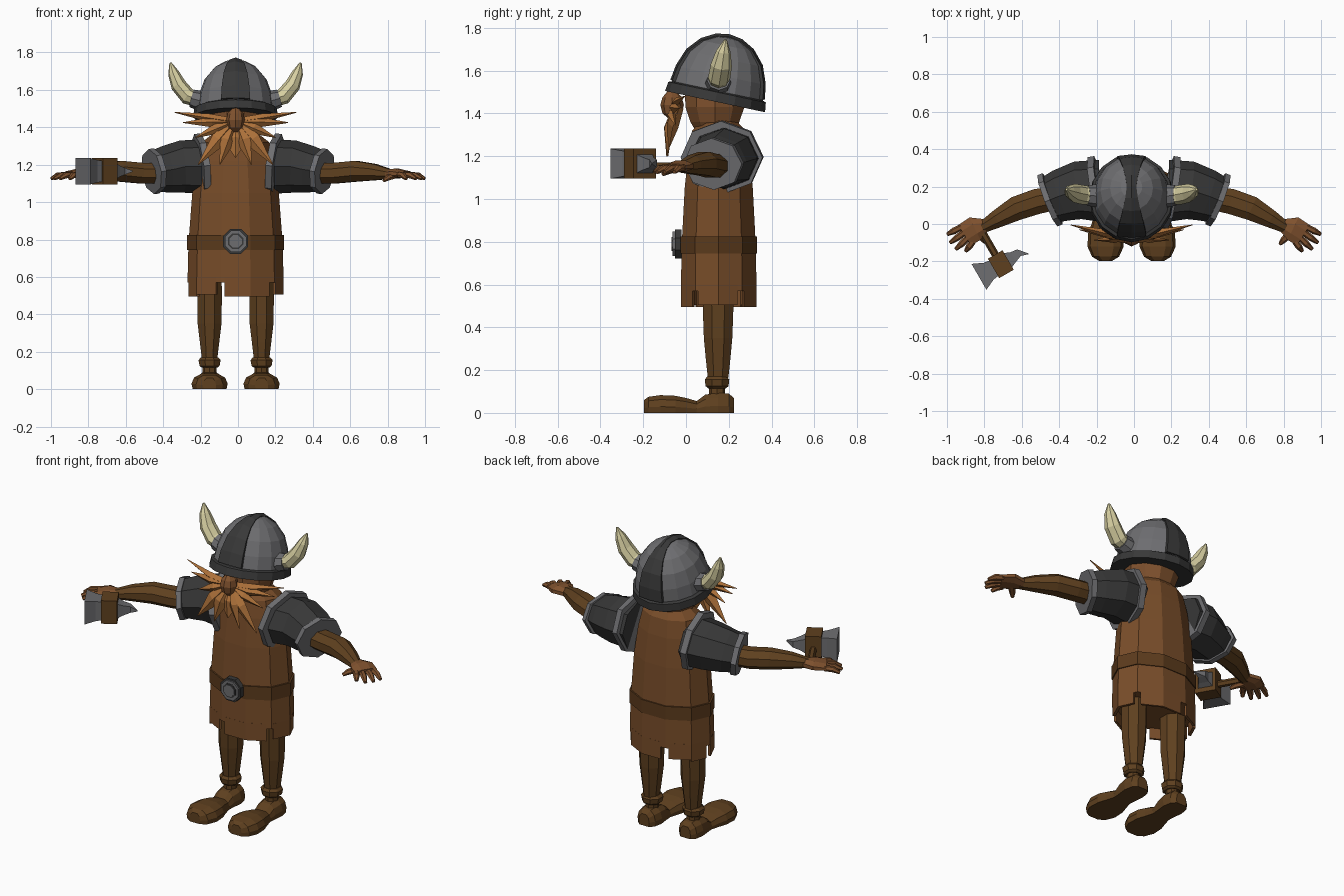
import bpy, bmesh, math
from mathutils import Vector, Matrix

CX = -0.013  # body centre line


def material(name, r, g, b):
    m = bpy.data.materials.new(name)
    lin = [c / 12.92 if c <= 0.04045 else ((c + 0.055) / 1.055) ** 2.4 for c in (r, g, b)]
    m.diffuse_color = (*lin, 1)
    return m


TUNIC = material("tunic brown", 0.47, 0.30, 0.16)
CLOTH = material("dark leather", 0.37, 0.25, 0.12)
BELT = material("belt brown", 0.36, 0.23, 0.11)
SKIN = material("skin brown", 0.50, 0.32, 0.18)
BEARD = material("ginger hair", 0.69, 0.45, 0.23)
DARK = material("dark iron", 0.22, 0.22, 0.22)
METAL = material("grey iron", 0.43, 0.43, 0.44)
HORN = material("horn ivory", 0.84, 0.81, 0.63)


def loft(name, rings, mat, matrix=None):
    """Skin a list of equal-length rings and cap both ends."""
    bm = bmesh.new()
    vr = [[bm.verts.new(p) for p in r] for r in rings]
    n = len(rings[0])
    for a, b in zip(vr, vr[1:]):
        for i in range(n):
            bm.faces.new((a[i], a[(i + 1) % n], b[(i + 1) % n], b[i]))
    bm.faces.new(vr[0])
    bm.faces.new(vr[-1])
    bmesh.ops.recalc_face_normals(bm, faces=bm.faces)
    me = bpy.data.meshes.new(name)
    bm.to_mesh(me)
    bm.free()
    me.materials.append(mat)
    ob = bpy.data.objects.new(name, me)
    if matrix:
        ob.matrix_world = matrix
    bpy.context.collection.objects.link(ob)
    return ob


def tube(name, pts, radii, mat, n=8, phase=0.0, up=(0, 0, 1)):
    """Tube along a path with (sideways, upward) radii per point."""
    pts = [Vector(p) for p in pts]
    rings = []
    for i, (p, (a, b)) in enumerate(zip(pts, radii)):
        t = (pts[min(i + 1, len(pts) - 1)] - pts[max(i - 1, 0)]).normalized()
        s = t.cross(Vector(up)).normalized()
        u = s.cross(t)
        rings.append([p + s * a * math.cos(w) + u * b * math.sin(w)
                      for w in (phase + math.tau * k / n for k in range(n))])
    return loft(name, rings, mat)


def ellipse(rx, ry, z, n, cx=0.0, cy=0.0):
    return [(cx + rx * math.cos(math.tau * k / n), cy + ry * math.sin(math.tau * k / n), z)
            for k in range(n)]


def flip(pts, s, cx=0.0):
    return [(cx + s * x, y, z) for x, y, z in pts]


# Tunic body with ten sides
BY, RX, RY = 0.153, 0.257, 0.186
body = [(0.57, 1), (0.78, 0.98), (1.05, 0.9), (1.22, 0.8), (1.32, 0.7), (1.37, 0.45)]
loft("tunic", [ellipse(RX * k, RY * k, z, 10, CX, BY) for z, k in body], TUNIC)
loft("belt", [ellipse(RX * k, RY * k, z, 10, CX, BY)
              for z, k in ((0.745, 0.97), (0.745, 1.01), (0.825, 1.01), (0.825, 0.97))], BELT)

# Hanging hem panels, one per side of the tunic
hem = ellipse(1, 1, 0, 10)
for i in range(10):
    a, b = Vector(hem[i]), Vector(hem[(i + 1) % 10])
    lo, hi = ((0.0, 0.8), (0.12, 1.0))[i % 2]
    ends = [a.lerp(b, lo), a.lerp(b, hi)]
    low = 0.495 if i % 3 else 0.505

    def strip(z):
        return [(CX + e.x * RX * k, BY + e.y * RY * k, z)
                for e, k in ((ends[0], 1), (ends[1], 1), (ends[1], 0.93), (ends[0], 0.93))]
    loft("hem_panel", [strip(low), strip(0.60)], TUNIC)

# Buckle
for nm, r, y, m in (("buckle_plate", 0.073, -0.052, DARK), ("buckle_ring", 0.062, -0.062, METAL),
                    ("buckle_recess", 0.045, -0.064, DARK), ("buckle_boss", 0.036, -0.068, METAL)):
    tube(nm, [(CX, -0.02, 0.79), (CX, y, 0.79)], [(r, r)] * 2, m, 8, math.pi / 8)

# Head and nose
loft("head", [ellipse(a, b, z, 10, CX, 0.135) for a, b, z in
              ((0.09, 0.09, 1.31), (0.125, 0.12, 1.36), (0.148, 0.145, 1.43), (0.15, 0.147, 1.51))], SKIN)
tube("nose", [(CX, -0.065, z) for z in (1.375, 1.40, 1.44, 1.475, 1.505)],
     [(0.015, 0.015), (0.04, 0.045), (0.05, 0.055), (0.042, 0.045), (0.015, 0.02)], SKIN, 8, 0, (0, 1, 0))

# Beard and moustache spikes: tip position and half width
spikes = [((0.325, -0.005, 1.48), 0.022), ((0.28, -0.03, 1.425), 0.028), ((0.215, -0.05, 1.345), 0.03),
          ((0.20, -0.085, 1.20), 0.042), ((0.085, -0.09, 1.20), 0.042)]
for s in (-1, 1):
    for k, (tip, w) in enumerate(spikes):
        root, tip = Vector((0.012, -0.045, 1.43)), Vector(tip)
        mid = root.lerp(tip, 0.42) + Vector((0, -0.02, 0))
        tube("moustache_spike" if k < 2 else "beard_spike", flip([root, mid, tip], s, CX),
             [(0.02, 0.02), (0.02, w), (0.002, 0.002)], BEARD, 4, 0, (0.3 * s, 0, 1))
tube("beard_centre", [(CX, -0.03, 1.43), (CX, -0.065, 1.34), (CX, -0.08, 1.24)],
     [(0.05, 0.02), (0.07, 0.03), (0.003, 0.003)], BEARD, 4, 0, (0, 1, 0))

# Helmet: dome, rim and front-to-back crest, tilted backwards
tilt = Matrix.Translation((CX, 0.137, 1.46)) @ Matrix.Rotation(math.radians(-12), 4, 'X')
dome = [(1, 0), (1, 0.05), (0.95, 0.12), (0.81, 0.2), (0.56, 0.262), (0.28, 0.295), (0.02, 0.305)]
loft("helmet_dome", [ellipse(0.205 * k, 0.217 * k, h, 16) for k, h in dome], METAL, tilt)
loft("helmet_rim", [ellipse(0.205 + d, 0.217 + d, h, 16) for d, h in
                    ((-0.01, -0.005), (0.022, -0.005), (0.016, 0.04), (-0.01, 0.05))], DARK, tilt)
arc = [(-k, h) for k, h in dome[1:]] + [(k, h) for k, h in reversed(dome[1:])]
crest = []
for k, h in arc:
    w = 0.026 + 0.052 * abs(k) ** 1.5
    crest.append([(x * w, 0.217 * k * q, h * q) for x, q in
                  ((-1, 0.92), (-1, 1.0), (0, 1.04), (1, 1.0), (1, 0.92))])
loft("helmet_crest", crest, DARK, tilt)

for s in (-1, 1):
    # Horn and its socket
    tube("horn", flip([(0.19, 0.15, 1.545), (0.255, 0.155, 1.565), (0.305, 0.165, 1.625),
                       (0.332, 0.175, 1.69), (0.348, 0.185, 1.745)], s, CX),
         [(0.045, 0.04), (0.052, 0.045), (0.05, 0.042), (0.034, 0.03), (0.006, 0.006)], HORN, 8, 0, (-s, 0, 1))
    tube("horn_socket", flip([(0.18, 0.15, 1.54), (0.235, 0.153, 1.555)], s, CX),
         [(0.062, 0.055), (0.055, 0.048)], METAL, 8)

    # Leg, ankle cuff and boot
    lx = 0.139
    tube("leg", flip([(lx, 0.15, z) for z in (0.62, 0.48, 0.35, 0.25, 0.165)], s, CX),
         [(0.07, 0.08), (0.071, 0.077), (0.069, 0.072), (0.056, 0.062), (0.045, 0.052)], CLOTH, 8, math.pi / 8, (0, 1, 0))
    tube("ankle_cuff", flip([(lx, 0.145, z) for z in (0.17, 0.155, 0.125, 0.115)], s, CX),
         [(0.05, 0.05), (0.064, 0.062), (0.058, 0.058), (0.045, 0.045)], CLOTH, 8, math.pi / 8, (0, 1, 0))
    tube("ankle", flip([(lx, 0.145, 0.13), (lx, 0.145, 0.07)], s, CX), [(0.038, 0.038)] * 2, CLOTH, 8, 0, (0, 1, 0))
    boot = []
    for y, w, h in ((-0.197, 0.035, 0.06), (-0.175, 0.072, 0.075), (-0.12, 0.097, 0.083), (-0.05, 0.093, 0.08),
                    (0.0, 0.075, 0.07), (0.05, 0.06, 0.055), (0.09, 0.063, 0.085), (0.15, 0.07, 0.095),
                    (0.2, 0.06, 0.09), (0.224, 0.035, 0.07)):
        boot.append([(CX + s * lx + w * a, y, h * b) for a, b in
                     ((-0.93, 0), (0.93, 0), (1, 0.35), (0.85, 0.75), (0.45, 1), (-0.45, 1), (-0.85, 0.75), (-1, 0.35))])
    loft("boot", boot, CLOTH)

    # Shoulder armour with edge rings
    tube("shoulder_guard", flip([(0.19, 0.178, 1.19), (0.30, 0.18, 1.19), (0.39, 0.152, 1.175), (0.46, 0.125, 1.165)], s),
         [(0.165, 0.145), (0.155, 0.14), (0.14, 0.125), (0.125, 0.107)], DARK, 8)
    tube("shoulder_ring", flip([(0.18, 0.172, 1.197), (0.215, 0.166, 1.193)], s), [(0.194, 0.172)] * 2, METAL, 8)
    tube("arm_ring", flip([(0.435, 0.135, 1.167), (0.463, 0.124, 1.163)], s), [(0.147, 0.122)] * 2, METAL, 8)

    # Arm
    tube("arm", flip([(0.42, 0.14, 1.155), (0.52, 0.12, 1.155), (0.63, 0.083, 1.165), (0.73, 0.028, 1.16),
                      (0.81, -0.018, 1.15)], s),
         [(0.07, 0.06), (0.073, 0.06), (0.07, 0.06), (0.052, 0.047), (0.034, 0.029)], CLOTH, 8, math.pi / 8)

    # Hand: palm, four fingers and thumb
    tube("palm", flip([(0.79, -0.005, 1.15), (0.85, -0.025, 1.153), (0.905, -0.06, 1.148)], s),
         [(0.035, 0.027), (0.072, 0.028), (0.07, 0.018)], SKIN, 8, math.pi / 8)
    for k, tip in enumerate(((0.90, -0.145), (0.953, -0.135), (0.983, -0.1), (0.998, -0.055))):
        c = -0.05 + 0.033 * k
        base = Vector((0.892 + 0.6 * c, -0.055 + 0.8 * c, 1.147))
        end = Vector((*tip, 1.125))
        tube("finger", flip([base, base.lerp(end, 0.55) + Vector((0, 0, 0.008)), end], s),
             [(0.017, 0.017), (0.018, 0.017), (0.01, 0.009)], SKIN, 6)
    tube("thumb", flip([(0.845, -0.04, 1.145), (0.80, -0.085, 1.13), (0.78, -0.108, 1.115)], s),
         [(0.022, 0.018), (0.018, 0.016), (0.009, 0.009)], SKIN, 6)

# War hammer in the right hand: local x runs along the head, local y along the handle
grip = Matrix.Translation((-0.712, -0.215, 1.165)) @ Matrix.Rotation(math.radians(30), 4, 'Z')


def box_loft(name, secs, mat):
    loft(name, [[(x, cy + a * w, b * h) for a, b in ((-1, -1), (1, -1), (1, 1), (-1, 1))]
                for x, cy, w, h in secs], mat, grip)


box_loft("hammer_block", [(-0.045, 0, 0.06, 0.07), (0.045, 0, 0.06, 0.07)], CLOTH)
box_loft("hammer_face", [(-0.04, 0, 0.047, 0.055), (-0.075, 0, 0.052, 0.06), (-0.135, 0, 0.08, 0.07)], METAL)
box_loft("hammer_spike", [(0.04, 0, 0.045, 0.045), (0.075, 0, 0.03, 0.03), (0.115, 0.005, 0.02, 0.018),
                          (0.155, -0.025, 0.003, 0.003)], METAL)
loft("hammer_handle", [[(0.02 * math.cos(w), y, -0.012 + 0.02 * math.sin(w))
                        for w in (math.tau * k / 6 for k in range(6))] for y in (-0.03, 0.24)], CLOTH, grip)
